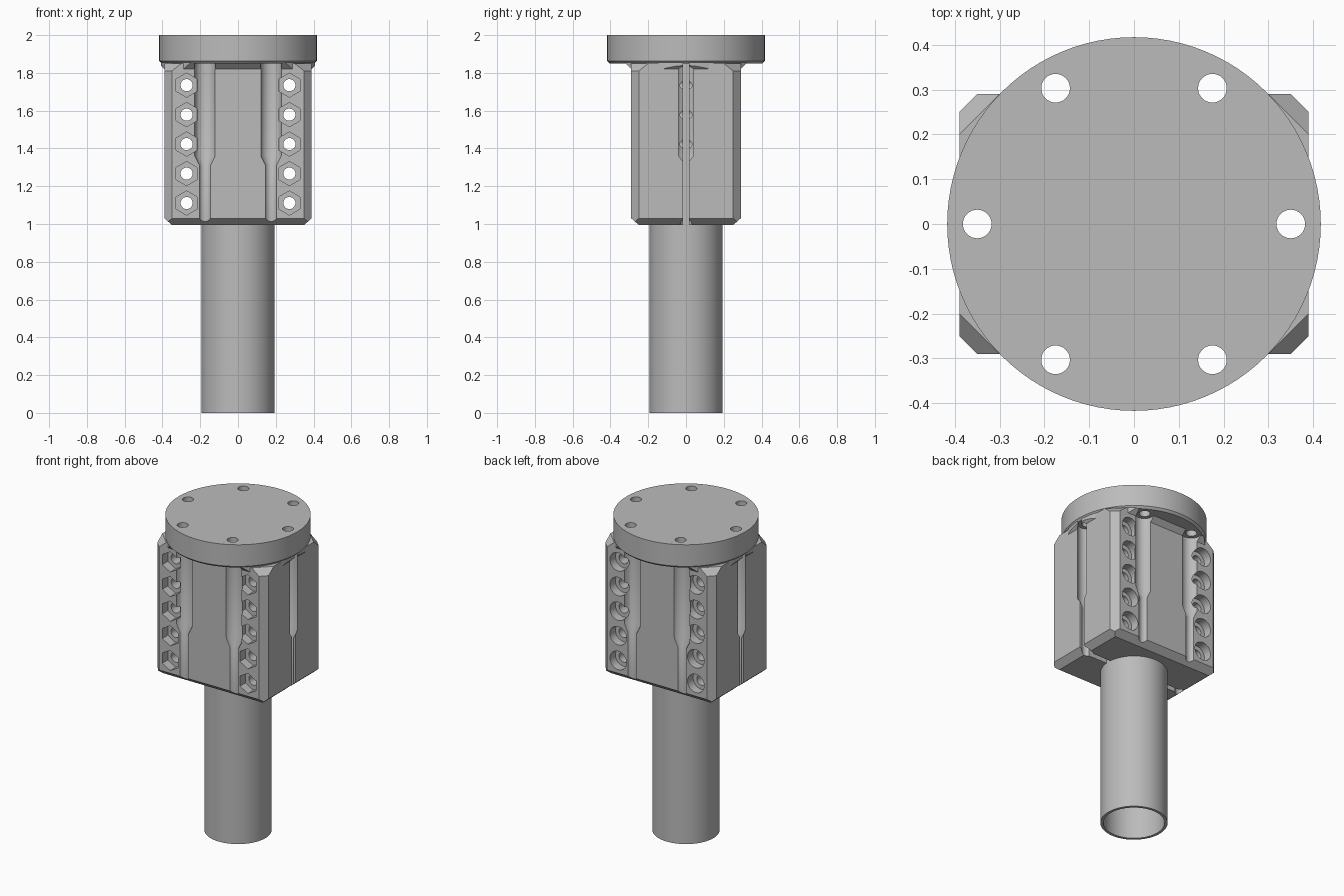
import bpy, bmesh, math
from mathutils import Vector, Matrix

cube = bpy.data.objects.get("Cube")
if cube:
    bpy.data.objects.remove(cube)

steel = bpy.data.materials.new("machined grey")
steel.use_nodes = True
GREY = (0.5, 0.5, 0.5, 1)
steel.diffuse_color = GREY
steel.node_tree.nodes["Principled BSDF"].inputs["Base Color"].default_value = GREY


def finish(name, bm):
    bmesh.ops.recalc_face_normals(bm, faces=bm.faces[:])
    mesh = bpy.data.meshes.new(name)
    bm.to_mesh(mesh)
    bm.free()
    mesh.materials.append(steel)
    ob = bpy.data.objects.new(name, mesh)
    bpy.context.collection.objects.link(ob)
    return ob


def lathe(name, profile, at=(0, 0, 0), sides=64, closed=False):
    """Spin (radius, height) points round z; open profiles get flat caps."""
    bm = bmesh.new()
    rings = [[bm.verts.new((at[0] + r * math.cos(math.tau * i / sides),
                            at[1] + r * math.sin(math.tau * i / sides), at[2] + z))
              for i in range(sides)] for r, z in profile]
    pairs = list(zip(rings, rings[1:]))
    if closed:
        pairs.append((rings[-1], rings[0]))
    else:
        bm.faces.new(rings[0])
        bm.faces.new(rings[-1])
    for a, b in pairs:
        for i in range(sides):
            j = (i + 1) % sides
            bm.faces.new((a[i], a[j], b[j], b[i]))
    return finish(name, bm)


def prism(name, levels):
    """Stack of rectangles given as (half x, half y, z)."""
    bm = bmesh.new()
    for hx, hy, z in levels:
        for sx in (-1, 1):
            for sy in (-1, 1):
                bm.verts.new((sx * hx, sy * hy, z))
    bmesh.ops.convex_hull(bm, input=bm.verts[:])
    bmesh.ops.dissolve_limit(bm, angle_limit=0.01, verts=bm.verts[:], edges=bm.edges[:])
    return finish(name, bm)


def boolean(ob, tools, operation="DIFFERENCE"):
    for tool in tools:
        tool.hide_render = True
        mod = ob.modifiers.new("cut", "BOOLEAN")
        mod.solver = "EXACT"
        mod.operation = operation
        mod.object = tool
    bpy.context.view_layer.update()
    graph = bpy.context.evaluated_depsgraph_get()
    mesh = bpy.data.meshes.new_from_object(ob.evaluated_get(graph))
    ob.modifiers.clear()
    ob.data = mesh


# Main dimensions
HX, HY, BOTTOM, TOP, CH = 0.39, 0.29, 0.995, 1.85, 0.04
RIM = 0.417

# Clamp block: chamfered base, chamfered corners, sloped corner tops
block = prism("clamp_block", [(HX - CH, HY - CH, BOTTOM), (HX, HY, BOTTOM + 0.035), (HX, HY, TOP)])
bm = bmesh.new()
bm.from_mesh(block.data)
for sx in (-1, 1):
    for sy in (-1, 1):
        for point, normal in (((HX, HY - CH, TOP - 0.04), (1, 1, 0)),
                              ((HX, HY - CH, TOP - 0.04), (1, 1, 1.25))):
            p = Vector((point[0] * sx, point[1] * sy, point[2]))
            n = Vector((normal[0] * sx, normal[1] * sy, normal[2]))
            cut = bmesh.ops.bisect_plane(bm, geom=bm.verts[:] + bm.edges[:] + bm.faces[:],
                                         plane_co=p, plane_no=n, clear_outer=True)
            edges = [e for e in cut["geom_cut"] if isinstance(e, bmesh.types.BMEdge)]
            bmesh.ops.contextual_create(bm, geom=edges)
bmesh.ops.recalc_face_normals(bm, faces=bm.faces[:])
bm.to_mesh(block.data)
bm.free()

# Round flange and the sloped collar beneath it
flange = lathe("flange", [(RIM - 0.013, TOP), (RIM, TOP + 0.013), (RIM, 2)], sides=96)
collar = prism("flange_collar", [(HX, HY, TOP - 0.03), (HX + 0.04, HY + 0.04, TOP + 0.01)])
limit = lathe("collar_limit", [(RIM - 0.008, 1.7), (RIM - 0.008, 1.95)], sides=96)
boolean(collar, [limit], "INTERSECT")

# Six stepped bolt bores on a circle
bores = []
for k in range(6):
    a = math.radians(60 * k)
    bores.append(lathe("bolt_bore", [(0.032, 0.9), (0.032, 1.31), (0.056, 1.36), (0.056, TOP),
                                     (0.032, TOP), (0.032, 2.1)],
                       (0.35 * math.cos(a), 0.35 * math.sin(a), 0), 32))

# Cross bolts: hexagon pocket in front, round counterbore at the back
cross = []
for sx in (-1, 1):
    for k in range(5):
        z = 1.111 + 0.156 * k
        spots = (("cross_hole", 0.032, 0, 0.4, 32), ("hex_pocket", 0.064, -HY, 0.055, 6),
                 ("round_pocket", 0.058, HY, 0.055, 32))
        for name, r, y, half, sides in spots:
            tool = lathe(name, [(r, -half), (r, half)], sides=sides)
            turn = Matrix.Rotation(math.pi / 2, 4, "X") @ Matrix.Rotation(math.pi / 2, 4, "Z")
            tool.data.transform(Matrix.Translation((sx * 0.272, y, z)) @ turn)
            cross.append(tool)

# Thin clamping slit between the two halves
slit = prism("clamp_slit", [(0.5, 0.017, 0.9), (0.5, 0.017, TOP + 0.05)])

boolean(block, [slit] + bores + cross)
boolean(flange, bores)
boolean(collar, bores + [slit])

# Hollow shaft
shaft = lathe("hollow_shaft", [(0.193, 0), (0.193, TOP), (0.176, TOP), (0.176, 0)], closed=True)

for tool in [limit, slit] + bores + cross:
    bpy.data.objects.remove(tool)

for ob in (block, flange, collar, shaft):
    bpy.ops.object.select_all(action="DESELECT")
    ob.select_set(True)
    bpy.context.view_layer.objects.active = ob
    bpy.ops.object.shade_smooth_by_angle(angle=math.radians(30))
